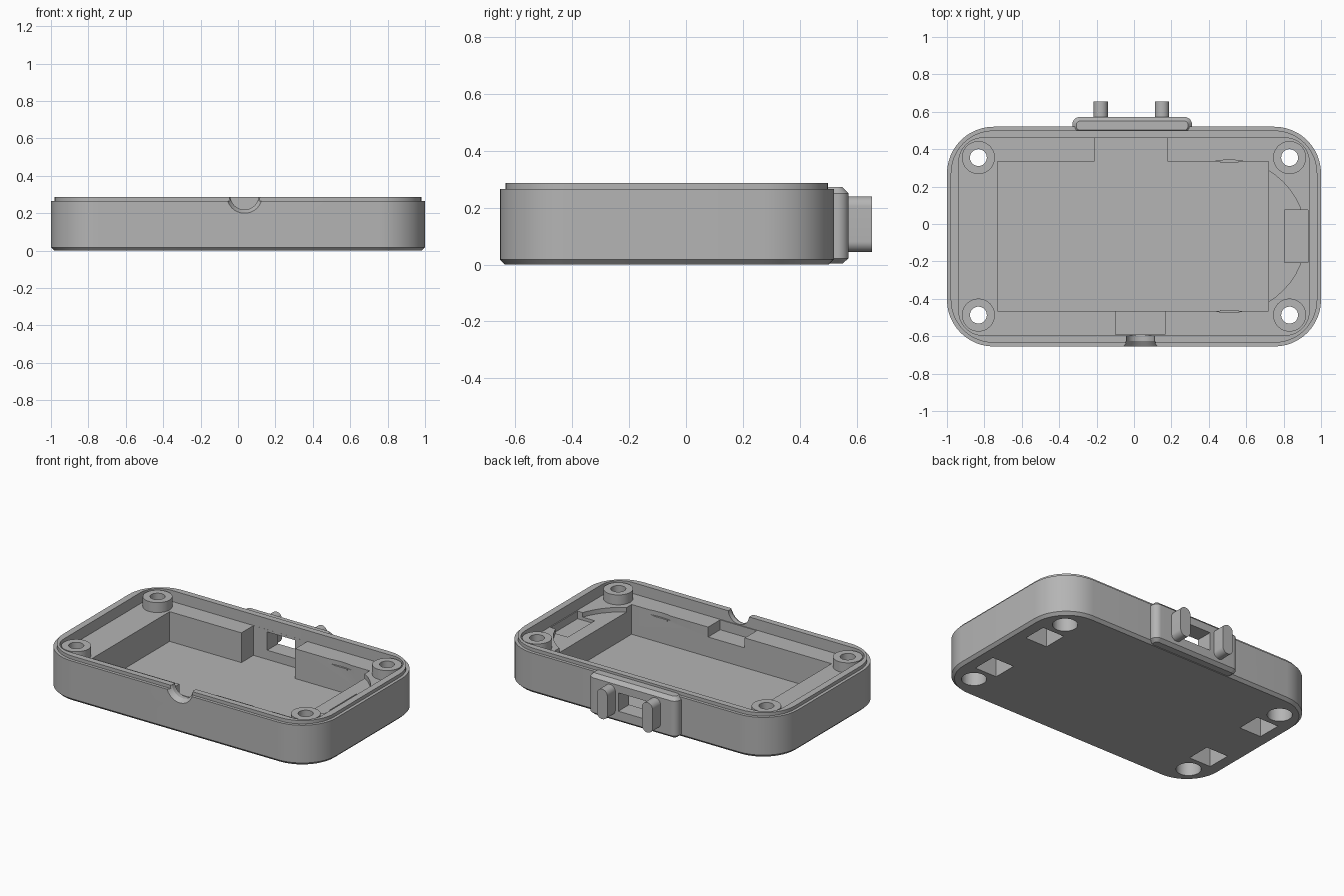
import bpy, bmesh, math
from mathutils import Matrix, Vector

if "Cube" in bpy.data.objects:
    bpy.data.objects.remove(bpy.data.objects["Cube"], do_unlink=True)

grey = bpy.data.materials.new("plain grey")
grey.use_nodes = True
grey.diffuse_color = (0.46, 0.46, 0.46, 1)
grey.node_tree.nodes["Principled BSDF"].inputs["Base Color"].default_value = grey.diffuse_color

BODY_Y = -0.0675        # middle of the tray
RIM, LIP = 0.265, 0.287
FLOOR, LEDGE = 0.02, 0.215
ABOVE = 0.4             # height cutters reach to


def loft(name, hx, hy, r, rings, loc=(0, 0, 0), rot=None, seg=12):
    """Rounded rectangle swept through rings of (inset, height)."""
    bm = bmesh.new()
    loops = []
    for inset, z in rings:
        loop = []
        rr = max(r - inset, 0)
        for q, (sx, sy) in enumerate([(1, 1), (-1, 1), (-1, -1), (1, -1)]):
            steps = range(seg + 1) if rr > 0.0005 else [0]
            for i in steps:
                a = (q + i / seg) * math.pi / 2
                x = sx * (hx - inset - rr) + rr * math.cos(a)
                y = sy * (hy - inset - rr) + rr * math.sin(a)
                loop.append(bm.verts.new((x, y, z)))
        loops.append(loop)
    for low, high in zip(loops, loops[1:]):
        for i in range(len(low)):
            j = (i + 1) % len(low)
            bm.faces.new((low[i], low[j], high[j], high[i]))
    bm.faces.new(loops[0][::-1])
    bm.faces.new(loops[-1])
    bmesh.ops.remove_doubles(bm, verts=bm.verts, dist=1e-5)
    bmesh.ops.recalc_face_normals(bm, faces=bm.faces)
    bm.transform(Matrix.Translation(Vector(loc)) @ (rot or Matrix()))
    mesh = bpy.data.meshes.new(name)
    bm.to_mesh(mesh)
    bm.free()
    mesh.materials.append(grey)
    obj = bpy.data.objects.new(name, mesh)
    bpy.context.collection.objects.link(obj)
    return obj


def box(name, x0, x1, y0, y1, z0, z1):
    return loft(name, (x1 - x0) / 2, (y1 - y0) / 2, 0, [(0, z0), (0, z1)],
                ((x0 + x1) / 2, (y0 + y1) / 2, 0))


def cylinder(name, x, y, r, z0, z1):
    return loft(name, r, r, r - 1e-5, [(0, z0), (0, z1)], (x, y, 0))


def combine(target, tool, operation="DIFFERENCE"):
    mod = target.modifiers.new(operation.title(), "BOOLEAN")
    mod.operation = operation
    mod.solver = "EXACT"
    mod.object = tool
    bpy.context.view_layer.objects.active = target
    bpy.ops.object.modifier_apply(modifier=mod.name)
    bpy.data.objects.remove(tool, do_unlink=True)


def cut(tool):
    combine(tray, tool)


def join(tool):
    combine(tray, tool, "UNION")


# Tray shell with chamfered base and stepped lip
tray = loft("tray", 1, 0.5875, 0.25,
            [(0.018, 0), (0, 0.018), (0, RIM), (0.02, RIM), (0.02, LIP)],
            (0, BODY_Y, 0))

# Connector plate on the back
join(loft("back_plate", 0.32, 0.046, 0.04,
          [(0.022, 0.003), (0, 0.022), (0, 0.25), (0.022, 0.273)], (-0.01, 0.526, 0)))

# Shallow cavity, then the deep pocket and its back channel
cut(loft("cavity", 0.937, 0.528, 0.13, [(0, LEDGE), (0, ABOVE)], (0, BODY_Y, 0)))
cut(box("pocket", -0.73, 0.72, -0.465, 0.335, FLOOR, ABOVE))
cut(box("channel", -0.21, 0.18, 0.3, 0.46, FLOOR, ABOVE))

# Round recess and rectangular recess at the left end
cut(cylinder("round_recess", 0.51, -0.065, 0.408, 0.185, ABOVE))
cut(box("end_recess", 0.805, 0.93, -0.205, 0.075, 0.165, ABOVE))

# Cable entry: step in the ledge and flared round notch in the front wall
cut(box("cable_step", -0.1, 0.165, -0.59, -0.44, 0.15, ABOVE))
along_y = Matrix.Rotation(-math.pi / 2, 4, "X")
cut(loft("cable_notch", 0.095, 0.095, 0.095 - 1e-5,
         [(0, -0.02), (0, 0), (0.019, 0.03), (0.019, 0.11)],
         (0.035, -0.655, 0.295), along_y))

# Window through the back wall and plate
cut(box("window", -0.11, 0.09, 0.42, 0.65, 0.08, 0.2))

# Screw bosses with stepped holes
for x in (-0.832, 0.832):
    for y in (-0.487, 0.355):
        join(cylinder("boss", x, y, 0.088, 0.12, 0.28))
        cut(cylinder("screw_hole", x, y, 0.045, -0.1, ABOVE))
        cut(cylinder("screw_head_recess", x, y, 0.075, -0.1, 0.12))

# Square sockets under the base
for x in (-0.83, 0.83):
    for y in (-0.3, 0.165):
        cut(box("socket", x - 0.08, x + 0.08, y - 0.08, y + 0.08, -0.1, 0.14))

# Rounded prongs on the plate
prongs = [loft("prong", 0.038, 0.098, 0.037, [(0, 0), (0, 0.095)], (x, 0.56, 0.142), along_y)
          for x in (-0.178, 0.15)]

# Small catches on the pocket walls
catches = [box("pocket_catch", 0.46, 0.56, y - 0.005, y + 0.005, 0.175, 0.185)
           for y in (-0.465, 0.335)]

# Smooth the rounded walls, keep the edges crisp
bpy.ops.object.select_all(action="DESELECT")
for obj in [tray] + prongs + catches:
    obj.select_set(True)
bpy.context.view_layer.objects.active = tray
bpy.ops.object.shade_smooth_by_angle(angle=math.radians(25))
